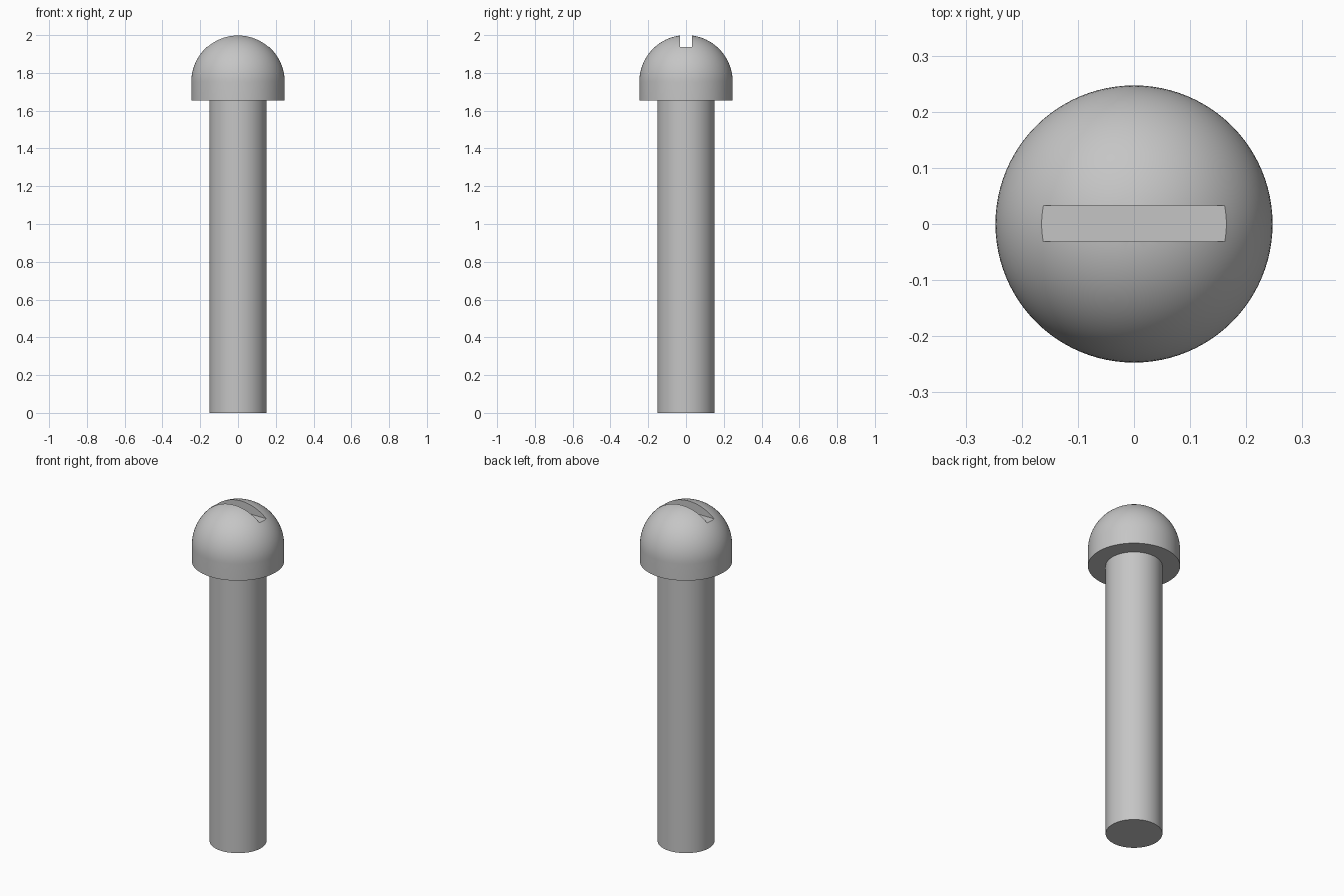
import bpy, bmesh
from math import cos, sin, pi, radians

SEGMENTS = 96
HEAD_R, HEAD_BASE, TOP = 0.247, 1.655, 2.0
SHAFT_R = 0.152
DOME_Z = TOP - HEAD_R

if "Cube" in bpy.data.objects:
    bpy.data.objects.remove(bpy.data.objects["Cube"])

steel = bpy.data.materials.new("grey steel")
steel.use_nodes = True
grey = (0.56, 0.56, 0.56, 1)
steel.diffuse_color = grey
steel.node_tree.nodes["Principled BSDF"].inputs["Base Color"].default_value = grey


def make_object(name, bm):
    bmesh.ops.recalc_face_normals(bm, faces=bm.faces)
    mesh = bpy.data.meshes.new(name)
    bm.to_mesh(mesh)
    bm.free()
    mesh.materials.append(steel)
    obj = bpy.data.objects.new(name, mesh)
    bpy.context.collection.objects.link(obj)
    return obj


def lathe(name, profile):
    """Revolve (radius, height) points around the z axis."""
    bm = bmesh.new()
    verts = [bm.verts.new((r, 0, z)) for r, z in profile]
    edges = [bm.edges.new(pair) for pair in zip(verts, verts[1:])]
    bmesh.ops.spin(bm, geom=verts + edges, cent=(0, 0, 0), axis=(0, 0, 1),
                   angle=2 * pi, steps=SEGMENTS, use_merge=True)
    bmesh.ops.remove_doubles(bm, verts=bm.verts, dist=1e-5)
    return make_object(name, bm)


def activate(obj):
    bpy.ops.object.select_all(action='DESELECT')
    obj.select_set(True)
    bpy.context.view_layer.objects.active = obj


# Shaft, seated slightly inside the head
shaft = lathe("shaft", [(0, 0), (SHAFT_R, 0), (SHAFT_R, HEAD_BASE + 0.02),
                        (0, HEAD_BASE + 0.02)])

# Head: short cylindrical skirt under a hemispherical dome
steps = 24
dome = [(HEAD_R * cos(i * pi / 2 / steps), DOME_Z + HEAD_R * sin(i * pi / 2 / steps))
        for i in range(steps)]
head = lathe("head", [(0, HEAD_BASE), (HEAD_R, HEAD_BASE)] + dome + [(0, TOP)])

# Driver slot cut straight across the dome
bm = bmesh.new()
bmesh.ops.create_cube(bm, size=1)
bmesh.ops.scale(bm, vec=(0.8, 0.064, 0.2), verts=bm.verts)
bmesh.ops.translate(bm, vec=(0, 0.001, 1.937 + 0.1), verts=bm.verts)
cutter = make_object("slot_cutter", bm)
cutter.hide_render = True

slot = head.modifiers.new("slot", 'BOOLEAN')
slot.operation = 'DIFFERENCE'
slot.solver = 'EXACT'
slot.object = cutter
activate(head)
bpy.ops.object.modifier_apply(modifier=slot.name)
bpy.data.objects.remove(cutter)

# Smooth round surfaces, crisp rims and slot edges
for obj in (shaft, head):
    activate(obj)
    bpy.ops.object.shade_smooth_by_angle(angle=radians(30))
